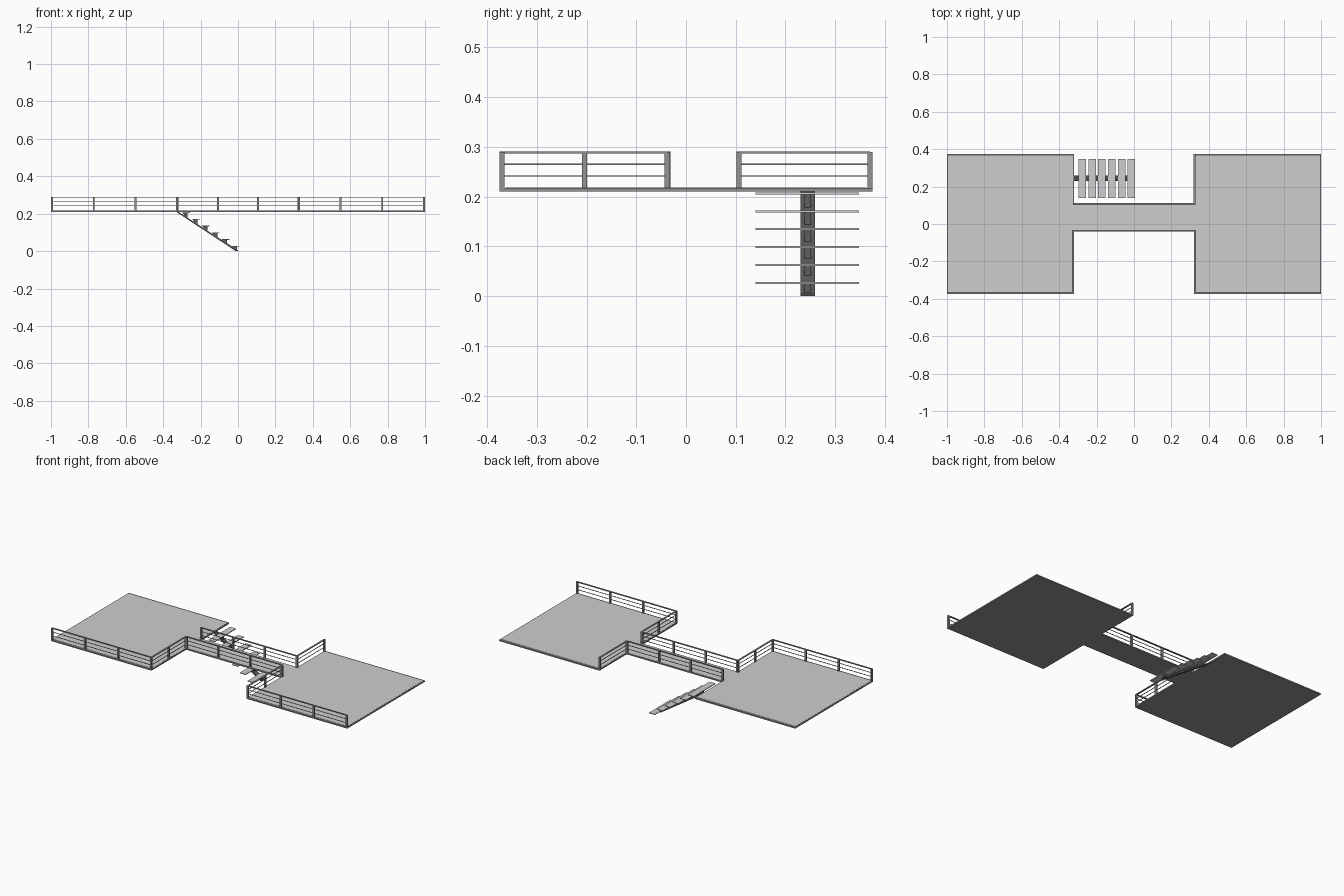
import bpy, bmesh
from mathutils import Vector

if "Cube" in bpy.data.objects:
    bpy.data.objects.remove(bpy.data.objects["Cube"])


def material(name, v):
    m = bpy.data.materials.new(name)
    m.diffuse_color = (v, v, v, 1)
    m.use_nodes = True
    m.node_tree.nodes["Principled BSDF"].inputs["Base Color"].default_value = m.diffuse_color
    return m


LIGHT = material("light grey", 0.62)
FRAME = material("mid grey", 0.29)
DARK = material("dark grey", 0.11)


def finish(bm, name, mat):
    bmesh.ops.recalc_face_normals(bm, faces=bm.faces)
    me = bpy.data.meshes.new(name)
    bm.to_mesh(me)
    bm.free()
    me.materials.append(mat)
    ob = bpy.data.objects.new(name, me)
    bpy.context.collection.objects.link(ob)
    return ob


def box(bm, lo, hi):
    vs = bmesh.ops.create_cube(bm, size=1)["verts"]
    for v in vs:
        v.co = Vector([lo[i] + (v.co[i] + 0.5) * (hi[i] - lo[i]) for i in range(3)])


def prism(name, pts, extrude, mat):
    bm = bmesh.new()
    f = bm.faces.new([bm.verts.new(p) for p in pts])
    ext = bmesh.ops.extrude_face_region(bm, geom=[f])
    moved = [g for g in ext["geom"] if isinstance(g, bmesh.types.BMVert)]
    bmesh.ops.translate(bm, verts=moved, vec=extrude)
    return finish(bm, name, mat)


def deck_outline(e, s, z):
    # H-shaped plan, inset e along front/back and s along the sides
    a, b = 1 - s, 0.322 + s
    y0, y1, f, k = -0.375 + e, 0.375 - e, -0.04 + s, 0.113 - s
    xy = [(-a, y0), (-b, y0), (-b, f), (b, f), (b, y0), (a, y0),
          (a, y1), (b, y1), (b, k), (-b, k), (-b, y1), (-a, y1)]
    return [(x, y, z) for x, y in xy]


# Deck slab and walking surface
prism("deck_frame", deck_outline(0, 0, 0.21), (0, 0, 0.0075), FRAME)
prism("deck_surface", deck_outline(0.012, 0.005, 0.2172), (0, 0, 0.0012), LIGHT)

P = 0.005            # half post width
Z0, Z1 = 0.212, 0.290


def railing(name, a, b, n):
    """Straight railing between two points, n bays."""
    a, b = Vector(a), Vector(b)
    bm = bmesh.new()
    for i in range(n + 1):
        c = a.lerp(b, i / n)
        box(bm, (c.x - P, c.y - P, Z0), (c.x + P, c.y + P, Z1))
    along_x = abs(b.x - a.x) > abs(b.y - a.y)
    for z, h, w in ((0.2885, 0.0018, P), (0.265, 0.0014, 0.0014), (0.2415, 0.0014, 0.0014)):
        dx, dy = (0, w) if along_x else (w, 0)
        box(bm, (min(a.x, b.x) - dx, min(a.y, b.y) - dy, z - h),
            (max(a.x, b.x) + dx, max(a.y, b.y) + dy, z + h))
    finish(bm, name, FRAME)


# Railings on the front edges and inner front sides of both platforms
for s, side in ((-1, "left"), (1, "right")):
    railing(side + "_front_railing", (s * 0.994, -0.37), (s * 0.326, -0.37), 3)
    railing(side + "_inner_railing", (s * 0.326, -0.37), (s * 0.326, -0.038), 2)
# Bridge railings, and the short one opposite the stairs
railing("bridge_front_railing", (-0.322, -0.036), (0.322, -0.036), 3)
railing("bridge_back_railing", (-0.322, 0.107), (0.322, 0.107), 3)
railing("right_back_railing", (0.324, 0.107), (0.324, 0.37), 1)

# Stair stringer
prism("stair_stringer",
      [(-0.325, 0.23, 0.214), (-0.325, 0.23, 0.206), (-0.012, 0.23, 0.0), (0.0, 0.23, 0.0), (0.0, 0.23, 0.004)],
      (0, 0.029, 0), DARK)

# Treads with bracket supports
for i in range(6):
    x = -0.277 + i * 0.0527
    z = 0.2085 - i * 0.036
    bm = bmesh.new()
    box(bm, (x - 0.02, 0.14, z - 0.004), (x + 0.02, 0.348, z))
    finish(bm, f"stair_tread_{i + 1}", LIGHT)
    s = -0.655 * x          # stringer height at this tread
    prism(f"tread_bracket_{i + 1}",
          [(x - 0.017, 0.238, z - 0.004), (x - 0.006, 0.238, s + 0.001),
           (x + 0.008, 0.238, s - 0.006), (x + 0.008, 0.238, z - 0.004)],
          (0, 0.013, 0), DARK)
